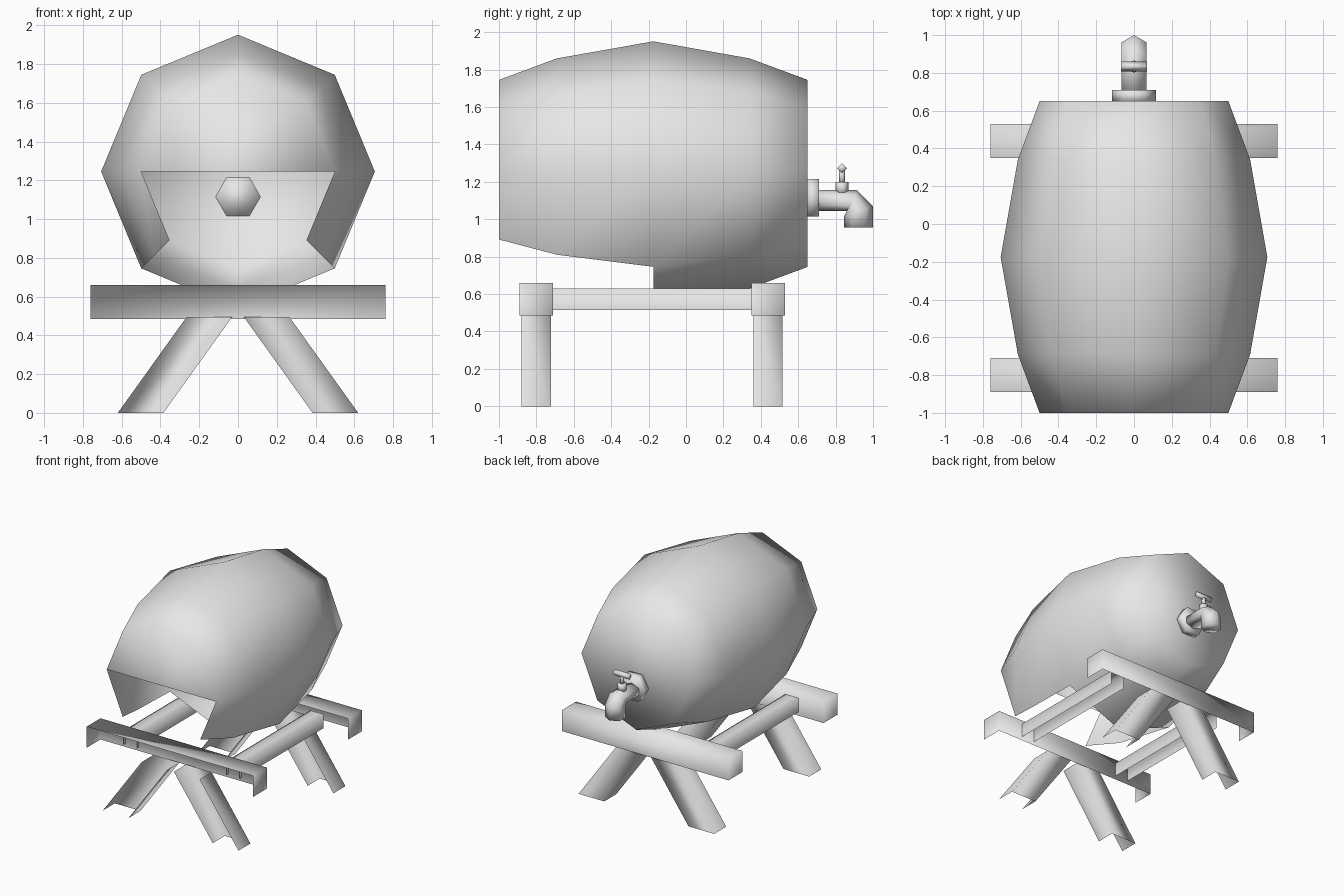
import bpy, bmesh
from math import sin, cos, pi
from mathutils import Vector

if "Cube" in bpy.data.objects:
    bpy.data.objects.remove(bpy.data.objects["Cube"], do_unlink=True)

grey = bpy.data.materials.new("plain_grey")
grey.use_nodes = True
grey.diffuse_color = (0.8, 0.8, 0.8, 1)
grey.node_tree.nodes["Principled BSDF"].inputs["Base Color"].default_value = (0.8, 0.8, 0.8, 1)


def finish(name, bm):
    """Turn a bmesh into a smooth grey object."""
    mesh = bpy.data.meshes.new(name)
    bm.to_mesh(mesh)
    bm.free()
    mesh.materials.append(grey)
    for p in mesh.polygons:
        p.use_smooth = True
    obj = bpy.data.objects.new(name, mesh)
    bpy.context.scene.collection.objects.link(obj)
    return obj


def loft(rings):
    """Closed, capped skin through rings of equal point count."""
    bm = bmesh.new()
    loops = [[bm.verts.new(p) for p in ring] for ring in rings]
    n = len(loops[0])
    for a, b in zip(loops, loops[1:]):
        for i in range(n):
            j = (i + 1) % n
            bm.faces.new((a[i], a[j], b[j], b[i]))
    bm.faces.new(loops[0])
    bm.faces.new(loops[-1])
    bmesh.ops.recalc_face_normals(bm, faces=bm.faces)
    bm.normal_update()
    return bm


def ring(center, u, v, radius, sides, turn=0.0):
    """Regular polygon in the plane of u and v, first corner along u."""
    c, u, v = Vector(center), Vector(u), Vector(v)
    angles = [turn + 2 * pi * i / sides for i in range(sides)]
    return [c + radius * (u * cos(t) + v * sin(t)) for t in angles]


def open_box(name, x, y, z, missing, lean=0.0):
    """Box between limits, without the faces turned toward the missing directions."""
    bm = bmesh.new()
    bmesh.ops.create_cube(bm, size=1)
    bm.normal_update()
    gone = [f for f in bm.faces
            if any(f.normal.dot(Vector(d)) > 0.9 for d in missing)]
    bmesh.ops.delete(bm, geom=gone, context='FACES')
    for v in bm.verts:
        t = v.co + Vector((0.5, 0.5, 0.5))
        v.co = (x[0] + t.x * (x[1] - x[0]) + lean * t.z,
                y[0] + t.y * (y[1] - y[0]),
                z[0] + t.z * (z[1] - z[0]))
    return finish(name, bm)


X, Y, Z = (1, 0, 0), (0, 1, 0), (0, 0, 1)
FRONT, BACK, DOWN = (0, -1, 0), Y, (0, 0, -1)

# Barrel: bulging octagon, open under its front half
AXIS, MIDDLE = 1.245, -0.175
stations = [(-1.0, 0.5), (-0.69, 0.615), (MIDDLE, 0.706), (0.34, 0.615), (0.65, 0.5)]
bm = loft([ring((0, y, AXIS), X, Z, r, 8) for y, r in stations])
cap = min(bm.faces, key=lambda f: f.calc_center_median().y)
level = [v for v in cap.verts if abs(v.co.z - AXIS) < 0.01]
bmesh.utils.face_split(cap, level[0], level[1])
gone = []
for f in bm.faces:
    c = f.calc_center_median()
    on_cap = c.y < -0.99
    if (on_cap and c.z < AXIS) or (not on_cap and c.y < MIDDLE and c.z < 0.9):
        gone.append(f)
bmesh.ops.delete(bm, geom=gone, context='FACES')
finish("barrel", bm)

# Stand: crossbeams, splayed legs and side rails as open channels
for place, y in (("front", -0.80), ("back", 0.44)):
    open_box(place + "_crossbeam", (-0.76, 0.76), (y - 0.09, y + 0.09),
             (0.485, 0.66), (FRONT, DOWN))
    open_box(place + "_left_leg", (0.385, 0.62), (y - 0.08, y + 0.077),
             (0, 0.495), (FRONT, DOWN, Z), -0.355)
    open_box(place + "_right_leg", (-0.62, -0.385), (y - 0.08, y + 0.077),
             (0, 0.495), (FRONT, DOWN, Z), 0.355)
for side, x in (("left", 0.47), ("right", -0.47)):
    open_box(side + "_rail", (x - 0.06, x + 0.06), (-0.735, 0.36),
             (0.515, 0.63), (FRONT, BACK, DOWN))

# Tap flange
finish("tap_flange", loft([ring((0, y, 1.115), X, Z, 0.116, 6) for y in (0.645, 0.71)]))


def pipe_ring(outer, inner):
    """Six-sided pipe section given its outer and inner corner in y and z."""
    o, i = Vector((0, *outer)), Vector((0, *inner))
    side = Vector((0.067, 0, 0))
    near, far = o.lerp(i, 0.25), o.lerp(i, 0.75)
    return [o, near + side, far + side, i, far - side, near - side]


# Tap spout bending downward
finish("tap_spout", loft([
    pipe_ring((0.70, 1.155), (0.70, 1.045)),
    pipe_ring((0.915, 1.155), (0.86, 1.045)),
    pipe_ring((1.0, 1.07), (0.845, 1.015)),
    pipe_ring((1.0, 0.955), (0.845, 0.955))]))

# Valve collar, stem and handle
VALVE = 0.834
finish("valve_collar", loft([ring((0, VALVE, z), Y, X, 0.034, 6) for z in (1.135, 1.2)]))
finish("valve_stem", loft([ring((0, VALVE, z), Y, X, 0.016, 6) for z in (1.19, 1.27)]))
finish("valve_handle", loft([ring((x, VALVE, 1.273), Y, Z, 0.026, 4) for x in (-0.07, 0.07)]))
